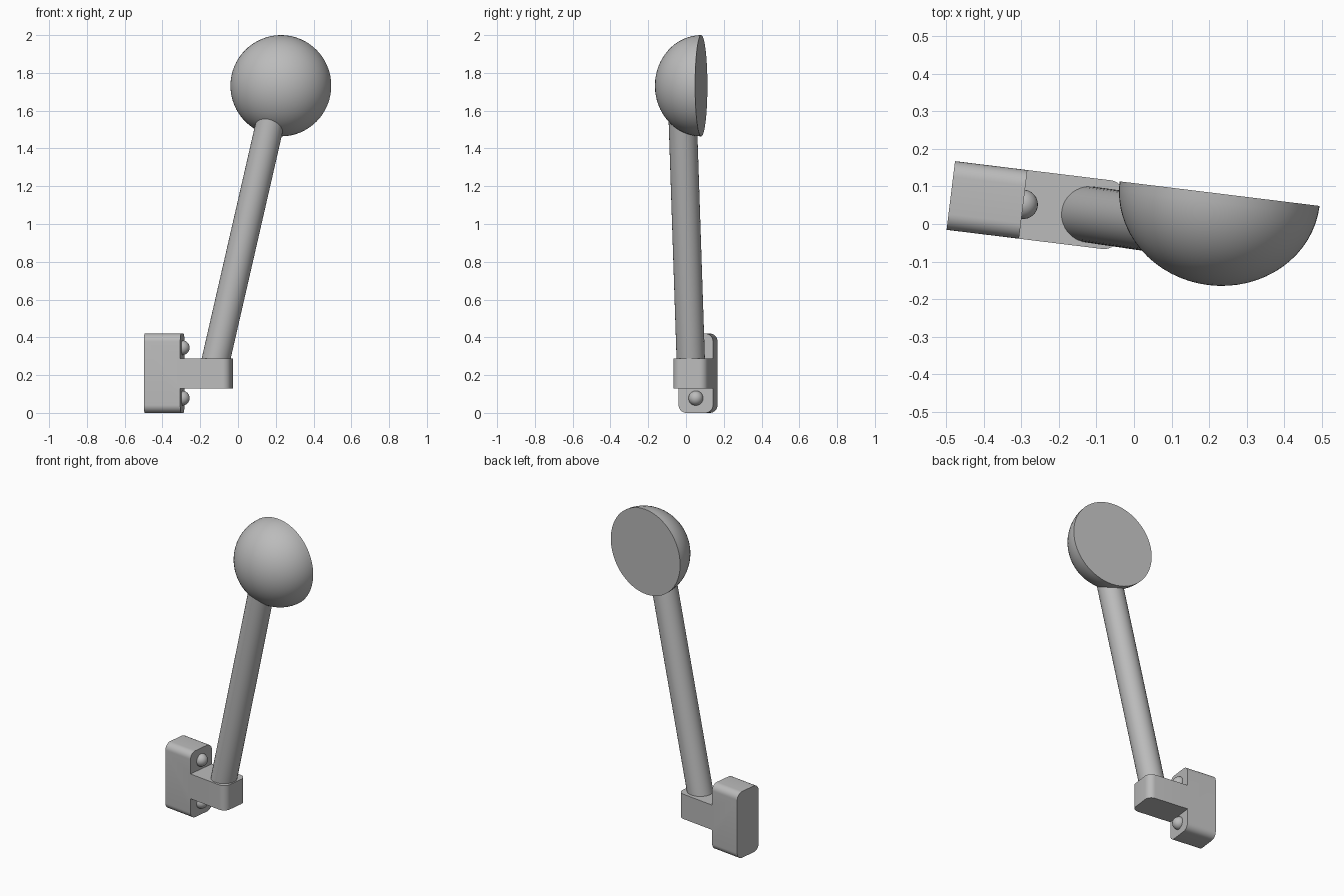
import bpy, bmesh, math
from mathutils import Matrix, Vector

cube = bpy.data.objects.get("Cube")
if cube:
    bpy.data.objects.remove(cube, do_unlink=True)

# Shared frame: the whole model is turned slightly about the vertical
FRAME = Matrix.Translation((-0.391, 0.064, 0)) @ Matrix.Rotation(math.radians(-7), 4, 'Z')
HALF = 0.092      # half width of bracket
HEIGHT = 0.42     # mounting block height
BLOCK = 0.097     # half depth of mounting block
ARM_END = 0.362

grey = bpy.data.materials.new("plain grey")
grey.use_nodes = True
GREY = (0.5, 0.5, 0.5, 1)
grey.diffuse_color = GREY
grey.node_tree.nodes["Principled BSDF"].inputs["Base Color"].default_value = GREY


def finish(name, bm):
    bmesh.ops.recalc_face_normals(bm, faces=bm.faces)
    mesh = bpy.data.meshes.new(name)
    bm.to_mesh(mesh)
    bm.free()
    mesh.materials.append(grey)
    obj = bpy.data.objects.new(name, mesh)
    bpy.context.collection.objects.link(obj)
    obj.matrix_world = FRAME
    bpy.ops.object.select_all(action='DESELECT')
    obj.select_set(True)
    bpy.context.view_layer.objects.active = obj
    bpy.ops.object.shade_smooth_by_angle(angle=math.radians(35))
    return obj


# Bracket: T-shaped side profile, extruded across, with rounded edges
bm = bmesh.new()
low, high = 0.13, 0.287
profile = [(-BLOCK, 0), (BLOCK, 0), (BLOCK, low), (ARM_END, low),
           (ARM_END, high), (BLOCK, high), (BLOCK, HEIGHT), (-BLOCK, HEIGHT)]
face = bm.faces.new([bm.verts.new((x, -HALF, z)) for x, z in profile])
side = bmesh.ops.extrude_face_region(bm, geom=[face])["geom"]
bmesh.ops.translate(bm, vec=(0, 2 * HALF, 0),
                    verts=[v for v in side if isinstance(v, bmesh.types.BMVert)])


def is_rounded(edge):
    a, b = (v.co for v in edge.verts)
    if abs(a.y - b.y) > 0.01:
        return False
    block_edge = abs(a.z - b.z) < 0.01 and (a.z < 0.01 or a.z > HEIGHT - 0.01)
    arm_edge = min(a.x, b.x) > ARM_END - 0.01
    return block_edge or arm_edge


bmesh.ops.bevel(bm, geom=[e for e in bm.edges if is_rounded(e)], offset=0.042,
                segments=8, profile=0.5, affect='EDGES')
finish("bracket", bm)

# Round screw heads on the block, above and below the arm
for name, z in (("lower_screw", 0.078), ("upper_screw", 0.345)):
    bm = bmesh.new()
    bmesh.ops.create_uvsphere(bm, u_segments=32, v_segments=16, radius=0.039,
                              matrix=Matrix.Translation((BLOCK, 0, z)))
    finish(name, bm)

# Leaning stem from the arm into the head
start, end = Vector((0.267, -0.005, 0.24)), Vector((0.582, -0.012, 1.6))
axis = end - start
bm = bmesh.new()
bmesh.ops.create_cone(bm, cap_ends=True, segments=48, radius1=0.075, radius2=0.075,
                      depth=axis.length,
                      matrix=Matrix.Translation((start + end) / 2)
                      @ axis.to_track_quat('Z', 'Y').to_matrix().to_4x4())
finish("stem", bm)

# Domed head with a flat back face
bm = bmesh.new()
bmesh.ops.create_uvsphere(bm, u_segments=64, v_segments=32, radius=0.268,
                          matrix=Matrix.Rotation(math.pi / 2, 4, 'X'))
bmesh.ops.bisect_plane(bm, geom=bm.verts[:] + bm.edges[:] + bm.faces[:], dist=1e-5,
                       plane_co=(0, 0, 0), plane_no=(0, 1, 0), clear_outer=True)
rim = [e for e in bm.edges if e.is_boundary]
bmesh.ops.holes_fill(bm, edges=rim, sides=0)
bmesh.ops.scale(bm, vec=(1, 0.245 / 0.268, 1), verts=bm.verts)
bmesh.ops.translate(bm, vec=(0.612, HALF, 1.732), verts=bm.verts)
finish("mirror_head", bm)
